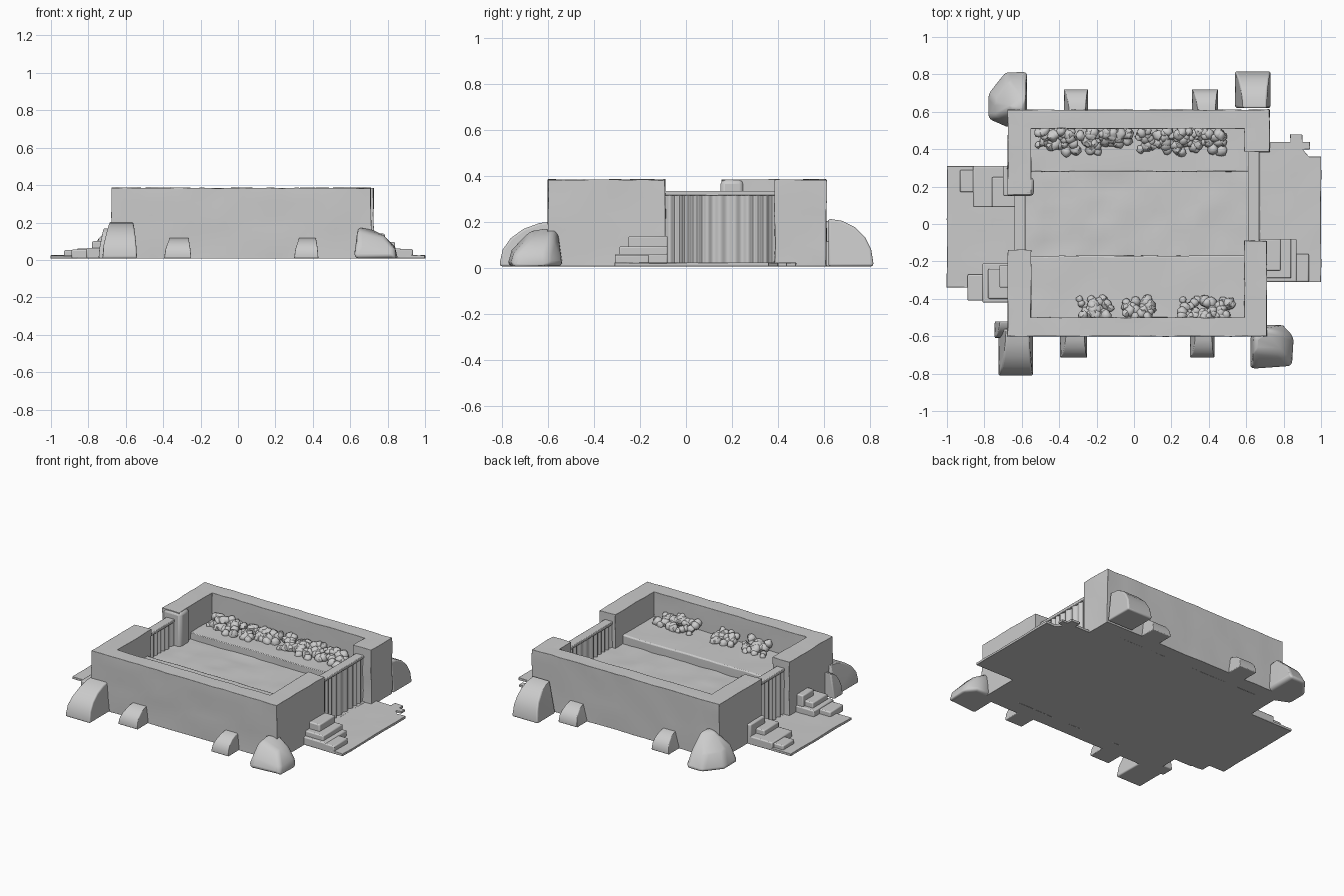
import bpy, bmesh, math, random
from mathutils import Vector, noise

if "Cube" in bpy.data.objects:
    bpy.data.objects.remove(bpy.data.objects["Cube"])

random.seed(4)


def finish(bm, name, bevel=0.0, segs=2, angle=35):
    bmesh.ops.recalc_face_normals(bm, faces=bm.faces)
    me = bpy.data.meshes.new(name)
    bm.to_mesh(me)
    bm.free()
    ob = bpy.data.objects.new(name, me)
    bpy.context.collection.objects.link(ob)
    if bevel:
        m = ob.modifiers.new("soft_edges", 'BEVEL')
        m.width, m.segments, m.limit_method = bevel, segs, 'ANGLE'
        m.angle_limit = math.radians(35)
    bpy.ops.object.select_all(action='DESELECT')
    ob.select_set(True)
    bpy.context.view_layer.objects.active = ob
    bpy.ops.object.shade_smooth_by_angle(angle=math.radians(angle))
    return ob


def prism(name, pts, z0, z1, bevel=0.006, dice=0.0, rough=0.005):
    """Extruded outline; dice cuts it into a lattice and roughens it like worn stone."""
    bm = bmesh.new()
    f = bm.faces.new([bm.verts.new((x, y, z0)) for x, y in pts])
    top = bmesh.ops.extrude_face_region(bm, geom=[f])["geom"]
    for v in top:
        if isinstance(v, bmesh.types.BMVert):
            v.co.z = z1
    if dice:
        for axis in range(3):
            n = Vector([float(i == axis) for i in range(3)])
            for k in range(int(-1 / dice), int(1 / dice) + 1):
                geom = bm.verts[:] + bm.edges[:] + bm.faces[:]
                bmesh.ops.bisect_plane(bm, geom=geom, plane_co=n * (k + 0.37) * dice, plane_no=n)
        for v in bm.verts:
            d = noise.noise_vector(v.co * 9) * rough
            if v.co.z < z0 + 0.001:
                d.z = 0
            v.co += d
    return finish(bm, name, bevel)


def rect(x0, x1, y0, y1):
    return [(x0, y0), (x1, y0), (x1, y1), (x0, y1)]


def rock(name, pts, bevel=0.03):
    """Boulder: convex hull of a few points with rounded edges."""
    bm = bmesh.new()
    for p in pts:
        bm.verts.new(p)
    r = bmesh.ops.convex_hull(bm, input=bm.verts[:])
    loose = {g for g in r["geom_interior"] if isinstance(g, bmesh.types.BMVert)}
    bmesh.ops.delete(bm, geom=list(loose), context='VERTS')
    bmesh.ops.dissolve_limit(bm, angle_limit=0.1, verts=bm.verts[:], edges=bm.edges[:])
    return finish(bm, name, bevel, 4, 60)


def leaning_rock(name, x0, x1, yw, ye, h, bevel=0.03):
    """Boulder with a quarter-round slope falling away from the wall at yw to ye."""
    pts = []
    for a in range(6):
        t = math.radians(a * 18)
        y, z = yw + (ye - yw) * math.sin(t), 0.025 + (h - 0.025) * math.cos(t)
        tuck = 0.04 * (z / h) ** 2 * (x1 - x0) / 0.18
        pts += [(x0 + tuck, y, z), (x1 - tuck * 0.5, y, z)]
    pts += [(x, y, 0.008) for x in (x0, x1) for y in (yw, ye)]
    return rock(name, pts, bevel)


# U-shaped stone walls, front and back, with open sides for the gates
prism("front_wall", [(-.675, -.60), (.71, -.60), (.71, -.09), (.59, -.09), (.59, -.50),
                     (-.55, -.50), (-.55, -.14), (-.675, -.14)], .008, .385, .009, .07)
prism("back_wall", [(-.675, .61), (.725, .61), (.725, .385), (.59, .385), (.59, .51),
                    (-.55, .51), (-.55, .155), (-.675, .155)], .008, .385, .009, .07)
prism("left_wall_end", rect(-.67, -.535, .15, .25), .01, .385, .02)

# Floor and the two raised benches
prism("floor", rect(-.62, .64, -.50, .51), .008, .16, 0, .05, .009)
prism("front_bench", rect(-.56, .60, -.51, -.17), .1, .22, .008, .07)
prism("back_bench", rect(-.56, .615, .28, .52), .1, .205, .008, .07)


# Gates hung with folded hangings below a top rail
def gate(name, x0, x1, y0, y1):
    n = 90
    front, back = [], []
    for i in range(n + 1):
        y = y0 + (y1 - y0) * i / n
        w = 0.007 * math.sin(y * 130 + 2 * math.sin(y * 17))
        front.append((x1 - .009 + w, y))
        back.append((x0 + .009 + w, y))
    prism(name + "_hanging", front + back[::-1], .01, .325, 0)
    prism(name + "_rail", rect(x0, x1, y0, y1), .315, .335, .004)
    prism(name + "_sill", rect(x0, x1 + .01, y0, y1), .008, .025, .004)


gate("left_gate", -.64, -.58, -.15, .16)
gate("right_gate", .61, .67, -.10, .39)

# Thin paved landings with broken edges
prism("right_landing", [(.66, -.31), (1, -.31), (1, .36), (.935, .36), (.90, .40), (.94, .40),
                        (.94, .44), (.90, .44), (.90, .48), (.835, .48), (.835, .44), (.66, .44)],
      .008, .024, .003, .06, .003)
prism("left_landing", [(-1, -.34), (-.89, -.34), (-.86, -.41), (-.63, -.41), (-.63, .31),
                       (-1, .31)], .008, .024, .003, .06, .003)

# Stepped stone stacks beside the gates: x0, x1, y0, y1, top
stacks = {
    "right_step": [(.66, .935, -.31, -.16, .058), (.66, .87, -.31, -.08, .062),
                   (.66, .84, -.29, -.08, .095), (.66, .785, -.25, -.08, .14)],
    "left_back_step": [(-.93, -.62, .17, .29, .052), (-.86, -.62, .09, .31, .062),
                       (-.76, -.62, .09, .25, .095), (-.70, -.60, .15, .31, .14)],
    "left_front_step": [(-.89, -.62, -.41, -.27, .055), (-.81, -.62, -.42, -.21, .065),
                        (-.78, -.62, -.40, -.24, .10), (-.72, -.62, -.34, -.22, .14)],
}
for name, boxes in stacks.items():
    for i, (x0, x1, y0, y1, z) in enumerate(boxes):
        prism(f"{name}_{i + 1}", rect(x0, x1, y0, y1), .008, z, .007)

# Small footing stones along the front and back
for i, (x0, x1, yw, ye) in enumerate([(-.395, -.25, -.58, -.715), (.30, .43, -.58, -.715),
                                      (-.375, -.245, .59, .72), (.31, .45, .59, .72)]):
    leaning_rock(f"footing_stone_{i + 1}", x0, x1, yw, ye, .12, .02)

# Large corner boulders
leaning_rock("front_left_boulder", -.725, -.54, -.56, -.81, .205)
leaning_rock("back_right_boulder", .54, .73, .62, .815, .215)
leaning_rock("left_side_boulder", -.745, -.62, -.52, -.61, .17, .02)
rock("back_left_boulder", [(-.57, .82, .008), (-.69, .82, .008), (-.785, .70, .008),
                           (-.785, .56, .008), (-.67, .51, .008), (-.57, .56, .008),
                           (-.58, .77, .11), (-.68, .77, .10), (-.75, .66, .11),
                           (-.74, .57, .12), (-.58, .66, .21), (-.65, .62, .21), (-.58, .58, .2)])
rock("front_right_boulder", [(.62, -.78, .008), (.845, -.765, .008), (.855, -.60, .008),
                             (.80, -.535, .008), (.70, -.535, .008), (.62, -.60, .008),
                             (.84, -.75, .06), (.84, -.60, .07), (.64, -.76, .08),
                             (.78, -.69, .13), (.78, -.58, .13), (.64, -.68, .165),
                             (.64, -.60, .18), (.70, -.56, .17)])


# Crumbly planting heaped on the benches against the walls
def clump(name, x0, x1, yw, ye, z, count):
    bm = bmesh.new()
    for _ in range(count):
        u = random.random() ** 1.3
        r = random.uniform(.018, .032)
        c = Vector((random.uniform(x0 + r, x1 - r), yw + (ye - yw) * .85 * u,
                    z + .055 * (1 - u) * random.uniform(.5, 1)))
        ball = bmesh.ops.create_icosphere(bm, subdivisions=2, radius=r)["verts"]
        for v in ball:
            v.co *= 1 + .35 * noise.noise(v.co * 70 + c * 40)
            v.co += c
    return finish(bm, name, angle=50)


for i, (x0, x1, ye) in enumerate([(-.54, -.36, .40), (-.40, -.17, .36), (-.2, 0, .42),
                                  (0, .22, .38), (.18, .50, .36)]):
    clump(f"back_planting_{i + 1}", x0, x1, .495, ye, .205, int(150 * (x1 - x0)))
for i, (x0, x1, ye) in enumerate([(-.31, -.10, -.385), (-.07, .13, -.39), (.20, .55, -.38)]):
    clump(f"front_planting_{i + 1}", x0, x1, -.495, ye, .22, int(130 * (x1 - x0)))
